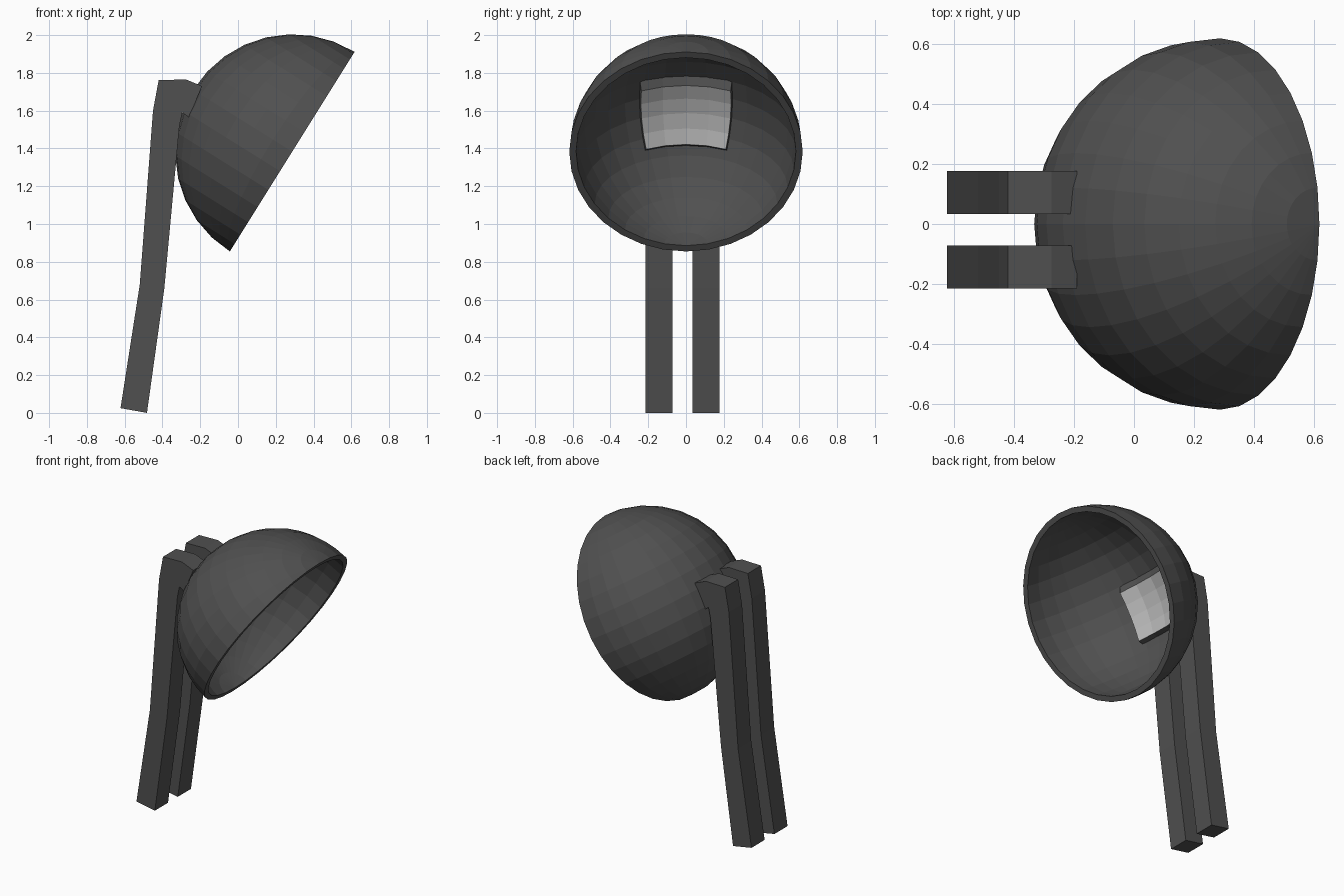
import bpy, bmesh, math
from mathutils import Matrix, Vector

if "Cube" in bpy.data.objects:
    bpy.data.objects.remove(bpy.data.objects["Cube"])

TILT = math.radians(32)
CENTRE = Vector((0.287, 0, 1.383))
R_OUT, R_IN = 0.618, 0.582
PLACE = Matrix.Translation(CENTRE) @ Matrix.Rotation(TILT, 4, 'Y')


def material(name, v):
    m = bpy.data.materials.new(name)
    m.diffuse_color = (v, v, v, 1)
    m.use_nodes = True
    m.node_tree.nodes["Principled BSDF"].inputs["Base Color"].default_value = m.diffuse_color
    return m


dark = material("dark_grey", 0.08)
light = material("light_grey", 0.5)


def make(name, bm, mats):
    bmesh.ops.recalc_face_normals(bm, faces=bm.faces)
    me = bpy.data.meshes.new(name)
    bm.to_mesh(me)
    bm.free()
    for m in mats:
        me.materials.append(m)
    ob = bpy.data.objects.new(name, me)
    bpy.context.collection.objects.link(ob)
    return ob


# Dome: thick half sphere with its poles on the tilted rim
bm = bmesh.new()
bmesh.ops.create_uvsphere(bm, u_segments=32, v_segments=16, radius=R_OUT)
bmesh.ops.delete(bm, geom=[f for f in bm.faces if f.calc_center_median().x > 0],
                 context='FACES')
inner = {v: bm.verts.new(v.co * R_IN / R_OUT) for v in bm.verts[:]}
rim = [e for e in bm.edges if e.is_boundary]
for f in bm.faces[:]:
    bm.faces.new([inner[v] for v in reversed(f.verts[:])])
for e in rim:
    p, q = e.verts
    bm.faces.new((p, q, inner[q], inner[p]))
bm.transform(PLACE @ Matrix.Diagonal((1, 1, 1.008, 1)))
make("dome_shade", bm, [dark])


# Light panel: curved slab following the inside of the dome
def patch_point(r, lat, lon):
    lat, lon = math.radians(lat), math.radians(lon)
    return Vector((-r * math.cos(lat) * math.cos(lon),
                   r * math.cos(lat) * math.sin(lon), r * math.sin(lat)))


N = 4
bm = bmesh.new()
layers = []
for r, lat0, lat1, lon in ((0.545, -28, 8, 26), (0.59, -29, 12, 25)):
    layers.append([[bm.verts.new(patch_point(r, lat0 + (lat1 - lat0) * i / N,
                                             -lon + 2 * lon * j / N))
                    for j in range(N + 1)] for i in range(N + 1)])
for k, g in enumerate(layers):
    for i in range(N):
        for j in range(N):
            f = bm.faces.new((g[i][j], g[i][j + 1], g[i + 1][j + 1], g[i + 1][j]))
            f.material_index = k
a, b = layers
ring = ([(0, j) for j in range(N)] + [(i, N) for i in range(N)] +
        [(N, j) for j in range(N, 0, -1)] + [(i, 0) for i in range(N, 0, -1)])
for p, q in zip(ring, ring[1:] + ring[:1]):
    f = bm.faces.new((a[p[0]][p[1]], a[q[0]][q[1]], b[q[0]][q[1]], b[p[0]][p[1]]))
    f.material_index = 1
bm.transform(PLACE)
make("light_panel", bm, [light, dark])

# Legs: bent side profile extruded in y, with a short arm into the dome
profile = [(-0.622, 0.025), (-0.482, 0.0), (-0.39, 0.66), (-0.31, 1.52), (-0.295, 1.59),
           (-0.26, 1.565), (-0.19, 1.73), (-0.275, 1.765), (-0.42, 1.762),
           (-0.45, 1.60), (-0.52, 0.68)]
for name, y0 in (("front_leg", -0.215), ("back_leg", 0.034)):
    bm = bmesh.new()
    ends = [[bm.verts.new((x, y, z)) for x, z in profile] for y in (y0, y0 + 0.143)]
    for end in ends:
        bm.faces.new(end)
    for i in range(len(profile)):
        bm.faces.new((ends[0][i - 1], ends[0][i], ends[1][i], ends[1][i - 1]))
    make(name, bm, [dark])
